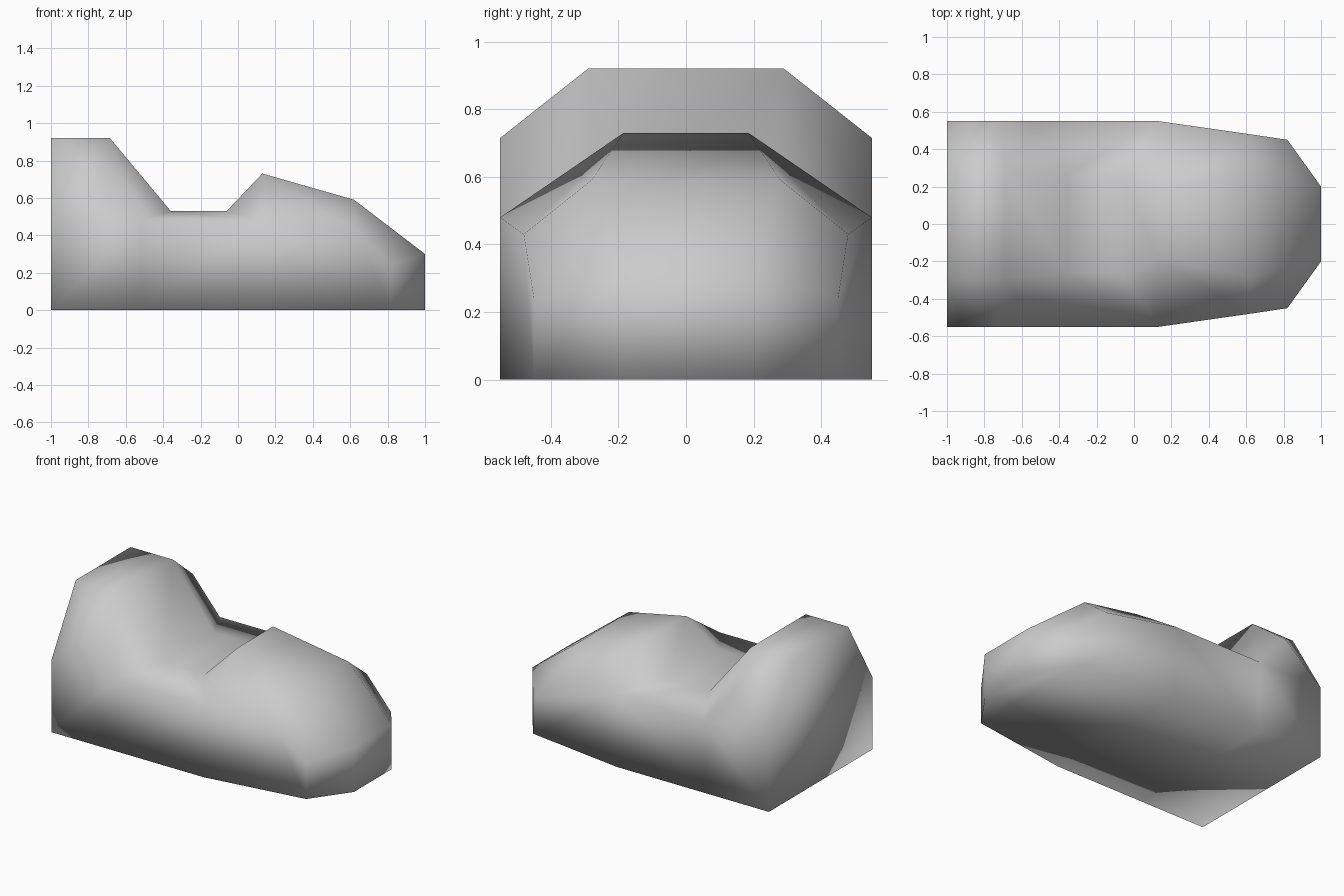
import bpy, bmesh

if "Cube" in bpy.data.objects:
    bpy.data.objects.remove(bpy.data.objects["Cube"])

# Points along one half (+y): x, half width, height
crown = [(-1, .29, .92), (-.685, .29, .92), (-.36, .26, .53), (-.06, .26, .53),
         (.13, .185, .73), (.62, .28, .59), (1, .2, .3)]
shoulder = [(-1, .55, .48), (-.72, .55, .715), (-.52, .55, .48),
            (.13, .55, .48), (.62, .48, .43), (.82, .45, .24)]
base = [(-1, .55, 0), (-.52, .55, 0), (.13, .55, 0), (.82, .45, 0), (1, .2, 0)]

bm = bmesh.new()


def row(points, side):
    return [bm.verts.new((x, y * side, z)) for x, y, z in points]


halves = []
for side in (1, -1):
    t, s, b = row(crown, side), row(shoulder, side), row(base, side)
    halves.append((t, s, b))
    # Sloping shoulder panels and flat side panels
    for face in ([t[0], t[1], s[1], s[0]], [t[1], t[2], s[2], s[1]],
                 [t[2], t[3], s[3], s[2]], [t[3], t[4], s[3]],
                 [t[4], t[5], s[4], s[3]], [t[5], t[6], s[5], s[4]],
                 [b[0], b[1], s[2], s[0]], [s[0], s[2], s[1]],
                 [b[1], b[2], s[3], s[2]], [b[2], b[3], s[5], s[4], s[3]],
                 [b[3], b[4], t[6], s[5]]):
        bm.faces.new(face)

# Strips across the middle: top, underside, nose and rear
(t, s, b), (t2, s2, b2) = halves
for left, right in ((t, t2), (b, b2)):
    for i in range(len(left) - 1):
        bm.faces.new([left[i], left[i + 1], right[i + 1], right[i]])
bm.faces.new([t[6], b[4], b2[4], t2[6]])
bm.faces.new([t[0], s[0], b[0], b2[0], s2[0], t2[0]])
bmesh.ops.recalc_face_normals(bm, faces=bm.faces)
for f in bm.faces:
    f.smooth = True

mesh = bpy.data.meshes.new("rounded_body")
bm.to_mesh(mesh)
bm.free()
body = bpy.data.objects.new("rounded_body", mesh)
bpy.context.collection.objects.link(body)

# One plain grey
grey = bpy.data.materials.new("light_grey")
grey.diffuse_color = (.6, .6, .6, 1)
grey.use_nodes = True
grey.node_tree.nodes["Principled BSDF"].inputs["Base Color"].default_value = grey.diffuse_color
mesh.materials.append(grey)
